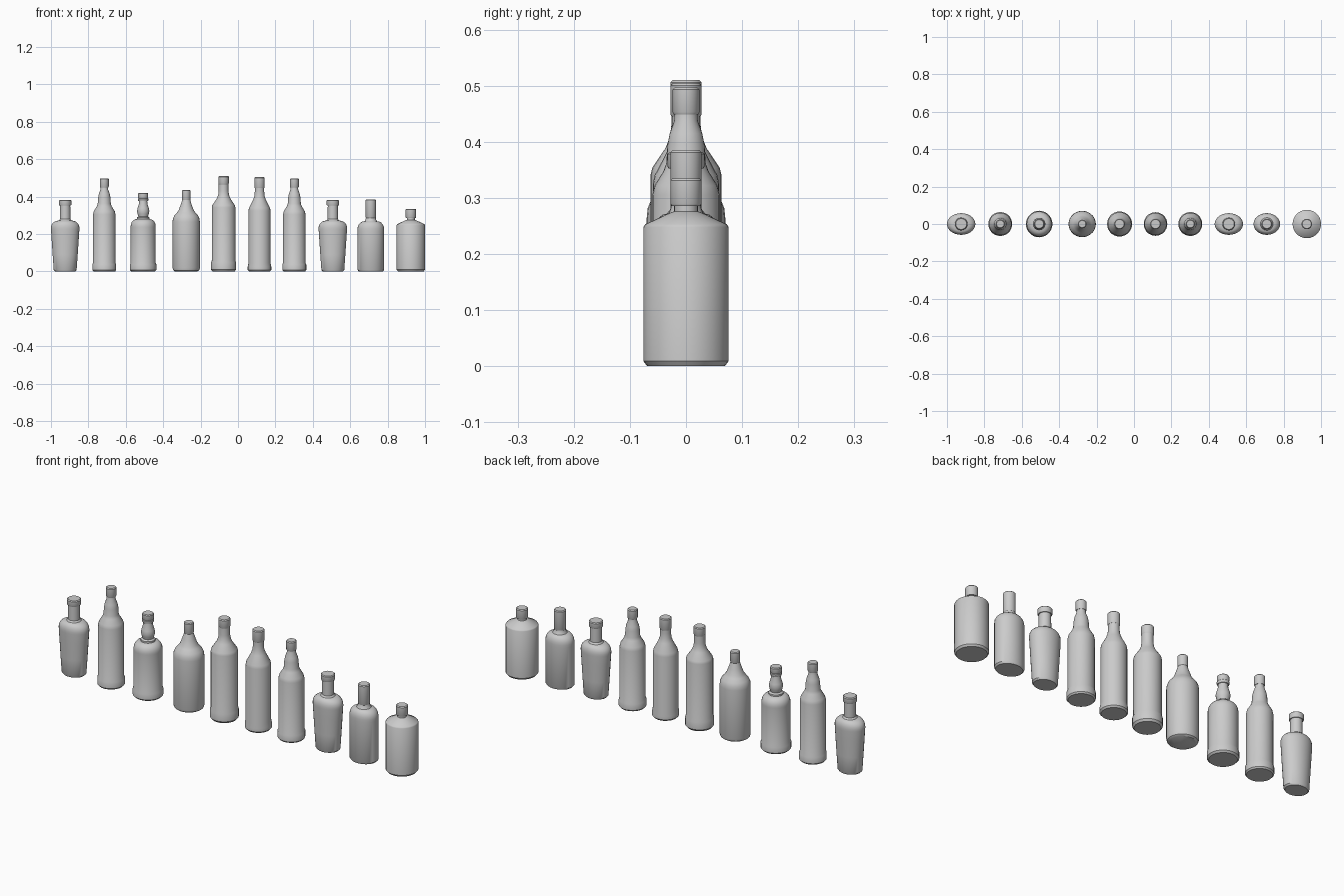
import bpy, bmesh, math

cube = bpy.data.objects.get("Cube")
if cube:
    bpy.data.objects.remove(cube, do_unlink=True)

SEGMENTS = 28

glass = bpy.data.materials.new("plain grey")
grey = (0.6, 0.6, 0.6, 1)
glass.diffuse_color = grey
glass.use_nodes = True
glass.node_tree.nodes["Principled BSDF"].inputs["Base Color"].default_value = grey


def arc(r0, z0, r1, z1, steps=5):
    """Rounded shoulder leaving the wall vertically and ending level."""
    angles = [math.pi / 2 * i / steps for i in range(steps + 1)]
    return [(r1 + (r0 - r1) * math.cos(a), z0 + (z1 - z0) * math.sin(a)) for a in angles]


def lathe(name, profile, x, depth=None, neck=0.034):
    """Spin a radius/height profile; depth flattens only what is wider than the neck."""
    widest = max(r for r, z in profile)
    squash = (depth - neck) / (widest - neck) if depth else 1
    bm = bmesh.new()
    rings = []
    for r, z in profile:
        ry = r if r <= neck else neck + (r - neck) * squash
        rings.append([bm.verts.new((r * math.cos(a), ry * math.sin(a), z))
                      for a in (math.tau * i / SEGMENTS for i in range(SEGMENTS))])
    for low, high in zip(rings, rings[1:]):
        for i in range(SEGMENTS):
            j = (i + 1) % SEGMENTS
            bm.faces.new((low[i], low[j], high[j], high[i]))
    bm.faces.new(rings[0][::-1])
    bm.faces.new(rings[-1])
    mesh = bpy.data.meshes.new(name)
    bm.to_mesh(mesh)
    bm.free()
    mesh.materials.append(glass)
    mesh.shade_smooth()
    mesh.set_sharp_from_angle(angle=math.radians(35))
    obj = bpy.data.objects.new(name, mesh)
    obj.location.x = x
    bpy.context.collection.objects.link(obj)


def cap(name, x, r, low, high, bevel=0.004):
    lathe(name, [(r - bevel / 2, low), (r, low + bevel), (r, high - bevel),
                 (r - bevel, high)], x)


# Tapered oval flasks
for side, x in (("right", -0.924), ("left", 0.507)):
    body = [(0.054, 0), (0.061, 0.007), (0.067, 0.09), (0.073, 0.18), (0.076, 0.225)]
    body += arc(0.076, 0.235, 0.034, 0.272) + [(0.028, 0.28), (0.027, 0.355)]
    lathe(side + "_flask", body, x, depth=0.058)
    cap(side + "_flask_lip", x, 0.033, 0.352, 0.382)

# Slim bottles with a stepped neck
for side, x in (("right", -0.715), ("left", 0.301)):
    body = [(0.058, 0), (0.064, 0.007), (0.064, 0.038), (0.06, 0.046), (0.06, 0.305),
            (0.056, 0.322), (0.04, 0.348), (0.035, 0.362), (0.033, 0.395),
            (0.029, 0.415), (0.021, 0.437), (0.02, 0.452)]
    lathe(side + "_slim_bottle", body, x)
    cap(side + "_slim_bottle_cap", x, 0.024, 0.449, 0.497)

# Squat bottle with a bulbous neck
x = -0.507
body = [(0.063, 0), (0.071, 0.008), (0.071, 0.036), (0.067, 0.046), (0.067, 0.235)]
body += arc(0.067, 0.242, 0.034, 0.28) + [
    (0.034, 0.288), (0.026, 0.294), (0.03, 0.308), (0.033, 0.322), (0.03, 0.338),
    (0.023, 0.36), (0.021, 0.385)]
lathe("bulb_neck_bottle", body, x)
cap("bulb_neck_ring", x, 0.028, 0.376, 0.392)
cap("bulb_neck_cap", x, 0.027, 0.39, 0.42)

# Round-shouldered bottle with a conical neck
x = -0.277
body = [(0.06, 0), (0.069, 0.006), (0.073, 0.018), (0.073, 0.265), (0.071, 0.282),
        (0.064, 0.298), (0.05, 0.314), (0.041, 0.326), (0.031, 0.352), (0.021, 0.383)]
lathe("cone_neck_bottle", body, x, depth=0.07)
cap("cone_neck_cap", x, 0.023, 0.38, 0.436)

# Tall bottle with a foot band
x = -0.077
body = [(0.059, 0), (0.067, 0.01), (0.067, 0.048), (0.063, 0.058), (0.063, 0.342),
        (0.06, 0.354), (0.037, 0.388), (0.029, 0.408), (0.026, 0.43), (0.026, 0.475)]
lathe("tall_bottle", body, x)
cap("tall_bottle_cap", x, 0.028, 0.466, 0.51)

# Tall bottle with a flared foot
x = 0.115
body = [(0.056, 0), (0.063, 0.008), (0.063, 0.025), (0.059, 0.045), (0.059, 0.325),
        (0.056, 0.34), (0.034, 0.382), (0.027, 0.403), (0.025, 0.43), (0.025, 0.45)]
lathe("flared_foot_bottle", body, x)
cap("flared_foot_cap", x, 0.028, 0.445, 0.504)

# Straight oval bottle
x = 0.71
body = [(0.064, 0), (0.071, 0.008), (0.071, 0.215)]
body += arc(0.071, 0.228, 0.034, 0.268) + [(0.028, 0.278), (0.026, 0.29)]
lathe("oval_bottle", body, x, depth=0.058)
cap("oval_bottle_cap", x, 0.028, 0.285, 0.385)

# Wide jug with a sloped top
x = 0.924
body = [(0.069, 0), (0.076, 0.009), (0.076, 0.248), (0.073, 0.253), (0.027, 0.274),
        (0.021, 0.276), (0.021, 0.295)]
lathe("wide_jug", body, x)
cap("wide_jug_cap", x, 0.028, 0.286, 0.335)
